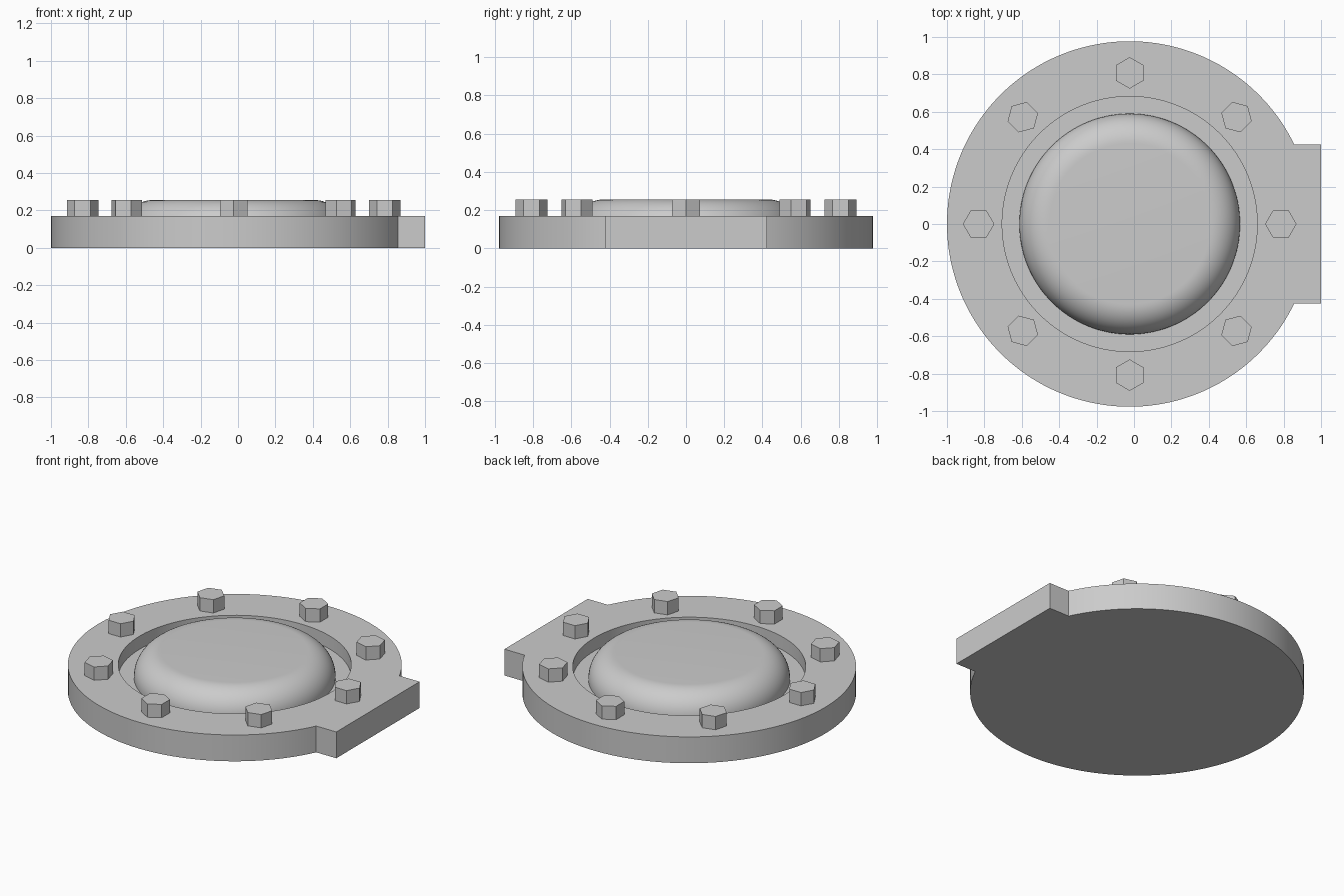
import bpy, bmesh
from math import sin, cos, asin, pi, tau
from mathutils import Matrix, Vector

cube = bpy.data.objects.get("Cube")
if cube:
    bpy.data.objects.remove(cube, do_unlink=True)

CX = -0.023            # axis of the round body
R = 0.977              # flange radius
TOP = 0.17             # flange top
FLOOR = 0.085          # recess floor
CAP = 0.256            # top of dome and bolts
TAB = 0.425            # half width of the side tab

grey = bpy.data.materials.new("light_grey")
grey.use_nodes = True
grey.diffuse_color = (0.6, 0.6, 0.6, 1)
grey.node_tree.nodes["Principled BSDF"].inputs["Base Color"].default_value = (0.6, 0.6, 0.6, 1)


def add_object(name, bm):
    bmesh.ops.recalc_face_normals(bm, faces=bm.faces)
    mesh = bpy.data.meshes.new(name)
    bm.to_mesh(mesh)
    bm.free()
    mesh.materials.append(grey)
    obj = bpy.data.objects.new(name, mesh)
    bpy.context.collection.objects.link(obj)
    return obj


def activate(obj):
    bpy.ops.object.select_all(action='DESELECT')
    obj.select_set(True)
    bpy.context.view_layer.objects.active = obj


def smooth(obj):
    activate(obj)
    bpy.ops.object.shade_smooth_by_angle(angle=pi / 6)


def prism(name, outline, z0, z1):
    bm = bmesh.new()
    face = bm.faces.new([bm.verts.new((x, y, z0)) for x, y in outline])
    side = bmesh.ops.extrude_face_region(bm, geom=[face])
    verts = [g for g in side["geom"] if isinstance(g, bmesh.types.BMVert)]
    bmesh.ops.translate(bm, verts=verts, vec=(0, 0, z1 - z0))
    # Close the base if the extrusion consumed it
    rim = [e for e in bm.edges if e.is_boundary]
    if rim:
        bmesh.ops.holes_fill(bm, edges=rim)
    return add_object(name, bm)


def arc(radius, start, end, steps):
    angles = [start + (end - start) * i / steps for i in range(steps + 1)]
    return [(CX + radius * cos(a), radius * sin(a)) for a in angles]


# Round flange with a flush rectangular tab on its left side
a = asin(TAB / R)
outline = arc(R, a, tau - a, 144) + [(1, -TAB), (1, TAB)]
flange = prism("flange", outline, 0, TOP)

# Circular recess cut into the flange
cutter = prism("recess_cutter", arc(0.682, 0, tau, 128)[:-1], FLOOR, 0.4)
cutter.hide_render = True
cut = flange.modifiers.new("recess", 'BOOLEAN')
cut.object = cutter
cut.solver = 'EXACT'
activate(flange)
bpy.ops.object.modifier_apply(modifier=cut.name)
bpy.data.objects.remove(cutter, do_unlink=True)
smooth(flange)

# Flat-topped dome with a rounded shoulder, spun around the axis
fillet, dome_r = 0.16, 0.59
profile = [(0, CAP)]
for i in range(17):
    t = pi / 2 * i / 16
    profile.append((dome_r - fillet * (1 - sin(t)), CAP - fillet * (1 - cos(t))))
profile.append((dome_r, FLOOR))
bm = bmesh.new()
verts = [bm.verts.new((CX + r, 0, z)) for r, z in profile]
edges = [bm.edges.new(pair) for pair in zip(verts, verts[1:])]
bmesh.ops.spin(bm, geom=verts + edges, cent=(CX, 0, 0), axis=(0, 0, 1),
               angle=tau, steps=128, use_duplicate=False)
bmesh.ops.remove_doubles(bm, verts=bm.verts, dist=0.0001)
smooth(add_object("dome", bm))

# Eight hexagonal bolt heads, each with a corner pointing outward
for i in range(8):
    turn = tau * i / 8
    bm = bmesh.new()
    bmesh.ops.create_cone(bm, cap_ends=True, segments=6, radius1=0.084,
                          radius2=0.084, depth=CAP - TOP)
    # Put a corner on local +x whatever the starting corner is
    corner = bm.verts[:][0].co
    align = Vector((1, 0)).angle_signed(corner.xy)
    place = Vector((CX + 0.808 * cos(turn), 0.808 * sin(turn), (CAP + TOP) / 2))
    bm.transform(Matrix.Translation(place) @ Matrix.Rotation(turn + align, 4, 'Z'))
    add_object(f"bolt_head_{i + 1}", bm)
